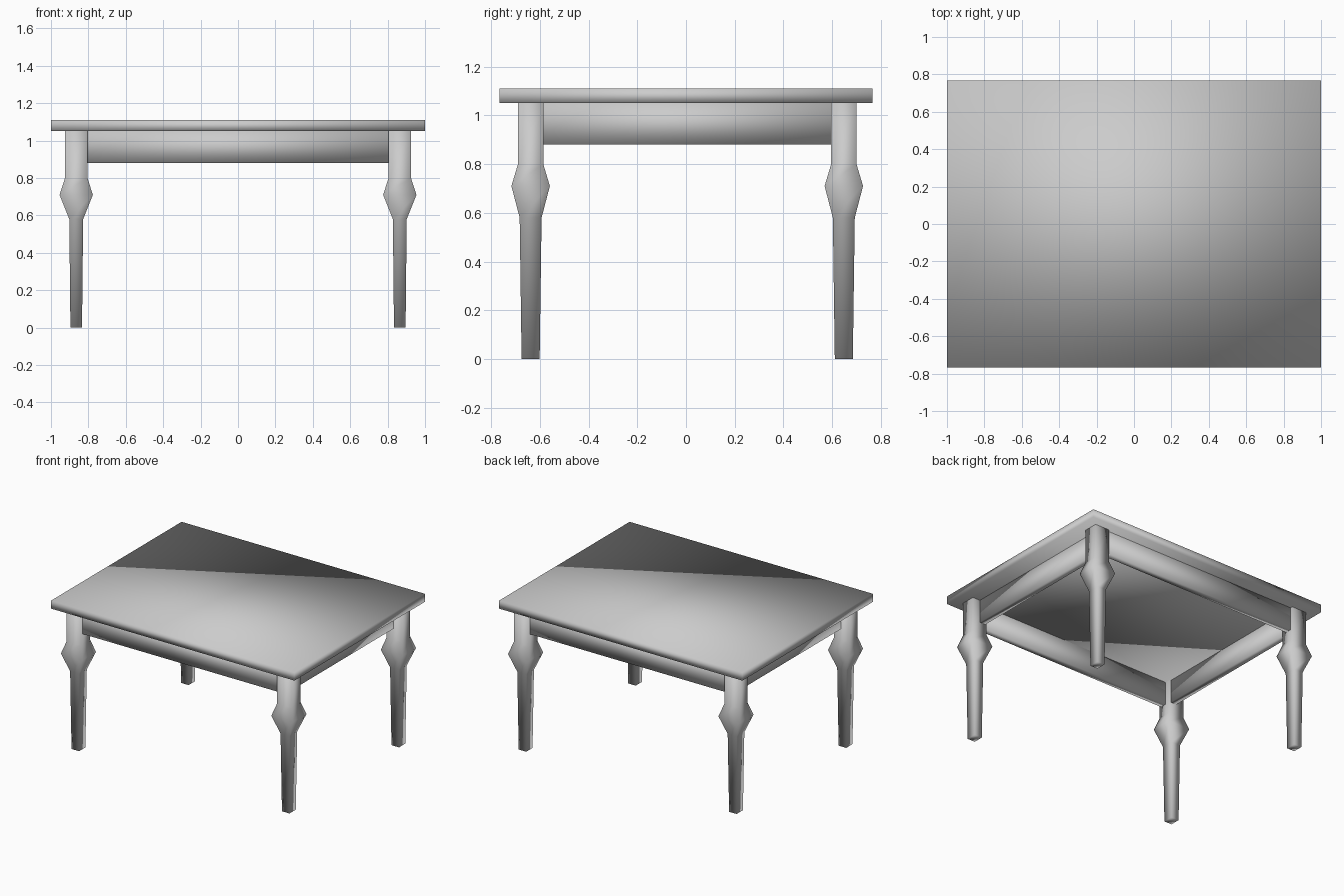
import bpy
import bmesh

cube = bpy.data.objects.get("Cube")
if cube:
    bpy.data.objects.remove(cube, do_unlink=True)

# Single plain grey finish
grey = bpy.data.materials.new("plain_grey")
grey.use_nodes = True
colour = (0.6, 0.6, 0.6, 1.0)
grey.diffuse_color = colour
grey.node_tree.nodes["Principled BSDF"].inputs["Base Color"].default_value = colour


def lofted_block(name, x, y, sections):
    """Stack rectangular sections (z, half width, half depth) into a closed solid."""
    bm = bmesh.new()
    rings = []
    for z, w, d in sections:
        corners = ((-w, -d), (w, -d), (w, d), (-w, d))
        rings.append([bm.verts.new((x + cx, y + cy, z)) for cx, cy in corners])
    for low, high in zip(rings, rings[1:]):
        for i in range(4):
            j = (i + 1) % 4
            bm.faces.new((low[i], low[j], high[j], high[i]))
    bm.faces.new(rings[0][::-1])
    bm.faces.new(rings[-1])
    # Soft shading runs over every edge
    for face in bm.faces:
        face.smooth = True
    mesh = bpy.data.meshes.new(name)
    bm.to_mesh(mesh)
    bm.free()
    mesh.materials.append(grey)
    obj = bpy.data.objects.new(name, mesh)
    bpy.context.collection.objects.link(obj)
    return obj


TOP, UNDER, APRON_LOW = 1.11, 1.05, 0.88
LEG_X = 0.865
LEG_Y = {"front": -0.638, "back": 0.648}

# Table top
lofted_block("table_top", 0, 0, [(UNDER, 1.0, 0.766), (TOP, 1.0, 0.766)])

# Four-sided legs with a diamond swelling and a tapered foot
leg_profile = [(0, 0.031, 0.037), (0.58, 0.037, 0.045), (0.71, 0.089, 0.079),
               (0.80, 0.060, 0.052), (UNDER, 0.060, 0.052)]
for end, y in LEG_Y.items():
    for side, sign in (("left", 1), ("right", -1)):
        lofted_block(f"{end}_{side}_leg", sign * LEG_X, y, leg_profile)

# Front and back aprons
for end, y in (("front", -0.653), ("back", 0.658)):
    lofted_block(f"{end}_apron", 0, y,
                 [(APRON_LOW, 0.83, 0.024), (UNDER, 0.83, 0.024)])

# Side aprons
for side, sign in (("left", 1), ("right", -1)):
    lofted_block(f"{side}_apron", sign * 0.839, 0.005,
                 [(APRON_LOW, 0.024, 0.615), (UNDER, 0.024, 0.615)])
